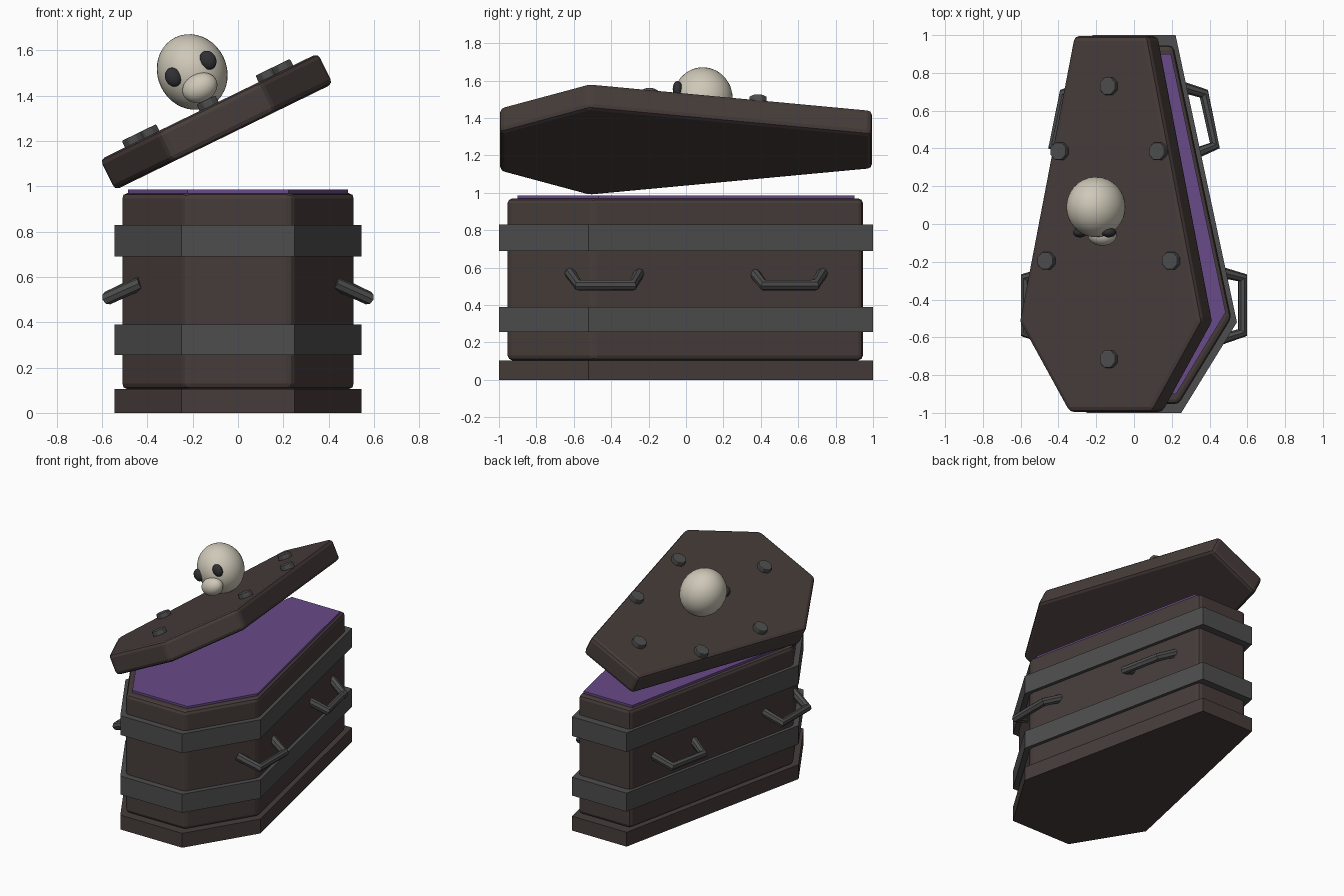
import bpy, bmesh
from math import radians
from mathutils import Matrix, Vector

if "Cube" in bpy.data.objects:
    bpy.data.objects.remove(bpy.data.objects["Cube"])


def material(name, rgb):
    m = bpy.data.materials.new(name)
    m.diffuse_color = (*rgb, 1)
    m.use_nodes = True
    m.node_tree.nodes["Principled BSDF"].inputs["Base Color"].default_value = m.diffuse_color
    return m


WOOD = material("dark_wood", (0.062, 0.046, 0.042))
IRON = material("iron", (0.075, 0.075, 0.075))
CLOTH = material("purple_cloth", (0.14, 0.07, 0.25))
BONE = material("bone", (0.62, 0.58, 0.48))
SOCKET = material("eye_socket", (0.03, 0.03, 0.035))

# half outline of the coffin (x, y), mirrored to six corners
HALF = [(0.25, -1.0), (0.545, -0.52), (0.22, 1.0)]
LID = Matrix.Translation((-0.095, 0, 1.285)) @ Matrix.Rotation(radians(-26), 4, 'Y')


def add(name, bm, mat, matrix=Matrix()):
    me = bpy.data.meshes.new(name)
    bmesh.ops.recalc_face_normals(bm, faces=bm.faces)
    bm.to_mesh(me)
    bm.free()
    me.materials.append(mat)
    ob = bpy.data.objects.new(name, me)
    ob.matrix_world = matrix
    bpy.context.collection.objects.link(ob)
    return ob


def bevel(ob, width):
    b = ob.modifiers.new("bevel", 'BEVEL')
    b.width, b.segments, b.limit_method = width, 2, 'NONE'


def slab(name, z0, z1, sx, sy, mat, round_edge=0, matrix=Matrix(), dy=0):
    """Coffin-shaped prism between two heights."""
    pts = HALF + [(-x, y) for x, y in reversed(HALF)]
    bm = bmesh.new()
    face = bm.faces.new([bm.verts.new((x * sx, y * sy + dy, z0)) for x, y in pts])
    ext = bmesh.ops.extrude_face_region(bm, geom=[face])
    for v in ext["geom"]:
        if isinstance(v, bmesh.types.BMVert):
            v.co.z = z1
    ob = add(name, bm, mat, matrix)
    if round_edge:
        bevel(ob, round_edge)
    return ob


def ball(name, loc, radii, mat):
    """Smooth ellipsoid in the tilted lid's space."""
    bm = bmesh.new()
    bmesh.ops.create_uvsphere(bm, u_segments=32, v_segments=20, radius=1)
    for f in bm.faces:
        f.smooth = True
    bmesh.ops.transform(bm, verts=bm.verts,
                        matrix=Matrix.Translation(loc) @ Matrix.Diagonal((*radii, 1)))
    add(name, bm, mat, LID)


# box, plinth, lining and iron bands
slab("plinth", 0, 0.105, 1, 1, WOOD)
slab("coffin_body", 0.105, 0.97, 0.945, 0.95, WOOD, 0.025, dy=-0.004)
slab("lining", 0.94, 0.985, 0.89, 0.9, CLOTH)
slab("lower_band", 0.255, 0.39, 1, 1, IRON)
slab("upper_band", 0.69, 0.83, 1, 1, IRON)

# tilted lid
slab("lid", -0.075, 0.075, 0.99, 0.995, WOOD, 0.025, LID)

# lid studs
for i, (x, y) in enumerate([(0, 0.73), (-0.29, 0.385), (0.29, 0.385),
                            (-0.367, -0.195), (0.367, -0.195), (0, -0.715)]):
    bm = bmesh.new()
    bmesh.ops.create_cone(bm, cap_ends=True, segments=8, radius1=0.05, radius2=0.05,
                          depth=0.05,
                          matrix=Matrix.Translation((x, y, 0.082)) @ Matrix.Rotation(radians(22.5), 4, 'Z'))
    bevel(add(f"lid_stud_{i + 1}", bm, IRON, LID), 0.006)

# skull resting on the lid
ball("skull", (0, 0.09, 0.244), (0.153, 0.16, 0.17), BONE)
ball("jaw", (0, -0.055, 0.167), (0.08, 0.06, 0.063), BONE)
for side, s in (("left", -1), ("right", 1)):
    ball(f"{side}_eye", (s * 0.085, -0.045, 0.26), (0.036, 0.026, 0.043), SOCKET)

# carrying handles
PATHS = {"front": [(0.44, -0.25, 0.572), (0.575, -0.285, 0.507),
                   (0.575, -0.575, 0.507), (0.43, -0.62, 0.572)],
         "rear": [(0.24, 0.73, 0.572), (0.37, 0.69, 0.507),
                  (0.428, 0.415, 0.507), (0.305, 0.365, 0.572)]}
for part, path in PATHS.items():
    for side, s in (("left", -1), ("right", 1)):
        cu = bpy.data.curves.new(f"{part}_{side}_handle", 'CURVE')
        cu.dimensions = '3D'
        cu.bevel_depth, cu.bevel_resolution, cu.use_fill_caps = 0.03, 2, True
        sp = cu.splines.new('POLY')
        sp.points.add(len(path) - 1)
        for p, (x, y, z) in zip(sp.points, path):
            p.co = (x * s, y, z, 1)
        sp.use_smooth = False
        cu.materials.append(IRON)
        bpy.context.collection.objects.link(bpy.data.objects.new(cu.name, cu))
